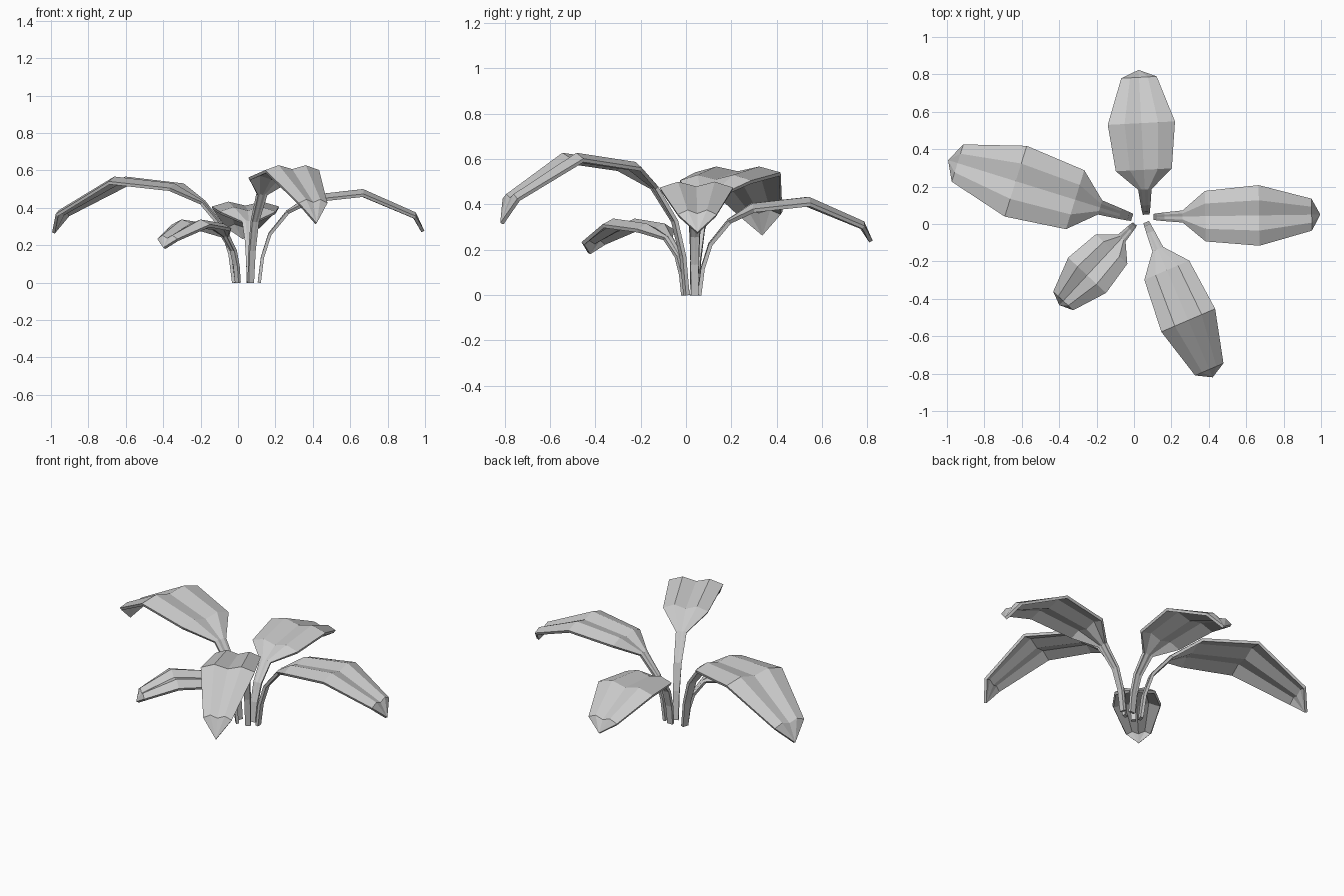
import bpy
import bmesh
from math import radians
from mathutils import Matrix, Vector

default_cube = bpy.data.objects.get("Cube")
if default_cube:
    bpy.data.objects.remove(default_cube, do_unlink=True)

leaf_grey = bpy.data.materials.new("leaf grey")
leaf_grey.use_nodes = True
leaf_grey.diffuse_color = (0.6, 0.6, 0.6, 1)
leaf_grey.node_tree.nodes["Principled BSDF"].inputs["Base Color"].default_value = (0.6, 0.6, 0.6, 1)

# Rows from stem foot to leaf tip: reach, height, half width, fold depth
ROWS = [
    (0.0, 0.0, 0.018, 0.0),
    (0.015, 0.12, 0.021, 0.003),
    (0.05, 0.23, 0.026, 0.005),
    (0.135, 0.335, 0.036, 0.008),
    (0.24, 0.405, 0.15, 0.025),
    (0.49, 0.433, 0.18, 0.026),
    (0.735, 0.325, 0.095, 0.02),
    (0.775, 0.24, 0.0, 0.0),
]
# Pleated cross-section: position across, drop below the ridges
PLEAT = [(-1, 1), (-0.5, 0), (0, 0.8), (0.5, 0), (1, 1)]
TIP_REACH = ROWS[-1][0]
PEAK_REACH = ROWS[-3][0]


def make_leaf(name, foot, angle, length, width, height, droop):
    """Pleated blade and its stem, as one strip with thickness."""
    bm = bmesh.new()
    rows = []
    for reach, z, half, depth in ROWS:
        sag = droop * max(0, reach - PEAK_REACH) / (TIP_REACH - PEAK_REACH)
        if half == 0:
            tip = bm.verts.new((reach * length, 0, z * height - sag))
            continue
        rows.append([bm.verts.new((reach * length, across * half * width,
                                   z * height - sag - drop * depth))
                     for across, drop in PLEAT])
    for low, high in zip(rows, rows[1:]):
        for j in range(len(PLEAT) - 1):
            bm.faces.new((low[j], high[j], high[j + 1], low[j + 1]))
    for a, b in zip(rows[-1], rows[-1][1:]):
        bm.faces.new((a, tip, b))

    bm.transform(Matrix.Translation(Vector((*foot, 0)))
                 @ Matrix.Rotation(radians(angle), 4, "Z"))
    mesh = bpy.data.meshes.new(name)
    bm.to_mesh(mesh)
    bm.free()
    mesh.materials.append(leaf_grey)
    leaf = bpy.data.objects.new(name, mesh)
    bpy.context.collection.objects.link(leaf)
    shell = leaf.modifiers.new("thickness", "SOLIDIFY")
    shell.thickness = 0.017
    shell.offset = -1


# Five leaves around the centre
make_leaf("back_leaf", (0.065, 0.05), 93, 1, 1, 1, 0)
make_leaf("left_leaf", (0.105, 0.038), 0.8, 1.15, 0.9, 1.155, 0)
make_leaf("right_leaf", (-0.01, 0.035), 162.7, 1.33, 1.1, 1.31, 0.045)
make_leaf("front_left_leaf", (0.065, 0.01), -66.8, 1.165, 0.87, 1.45, 0.03)
make_leaf("front_right_leaf", (0.005, 0.0), 227, 0.765, 0.77, 0.78, 0)
